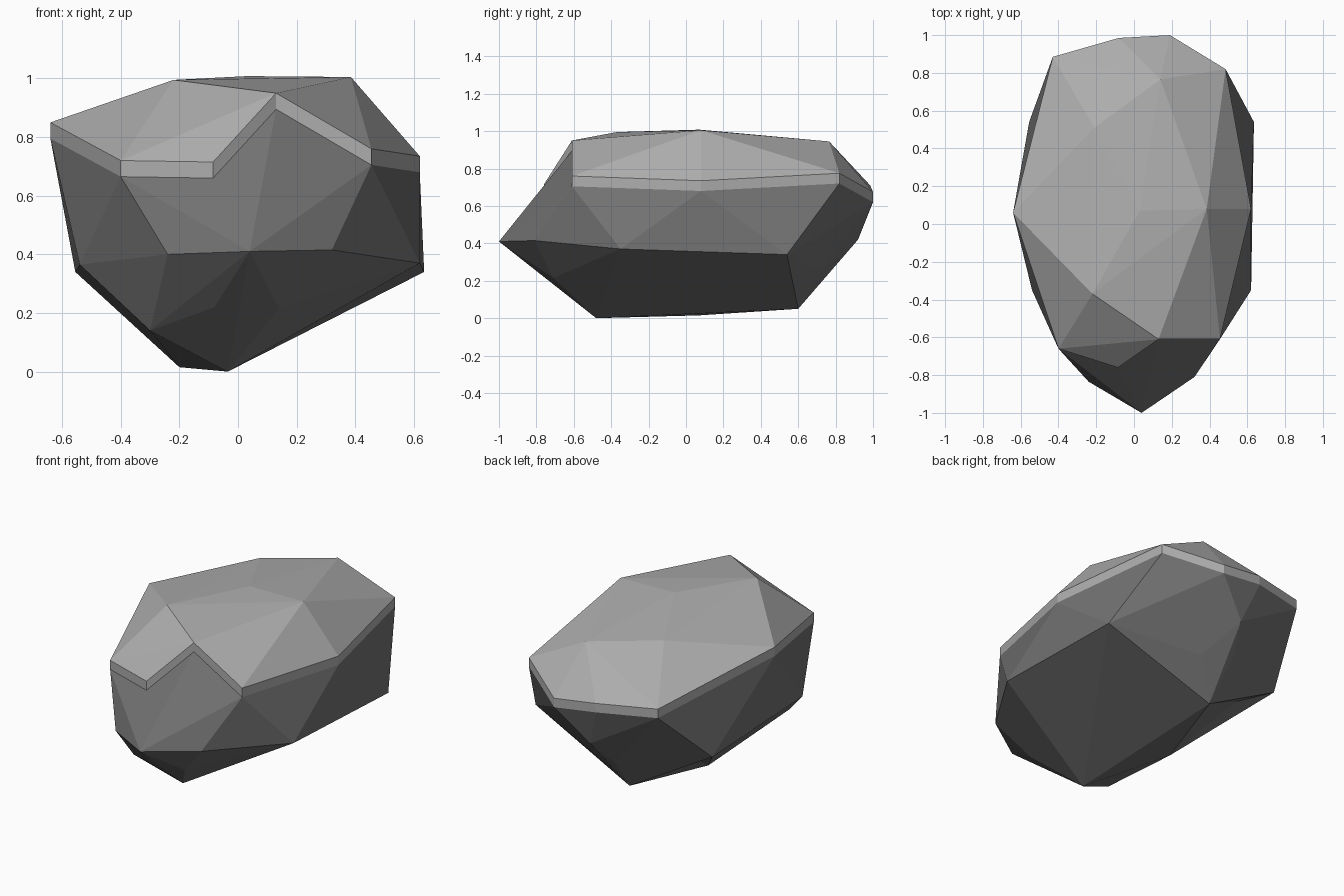
import bpy
import bmesh
from mathutils import Vector
from mathutils.geometry import closest_point_on_tri

cube = bpy.data.objects.get("Cube")
if cube:
    bpy.data.objects.remove(cube, do_unlink=True)

BAND = Vector((0, 0, -0.055))


def make_material(name, grey):
    mat = bpy.data.materials.new(name)
    mat.use_nodes = True
    colour = (grey, grey, grey, 1)
    mat.diffuse_color = colour
    shader = next(n for n in mat.node_tree.nodes if n.type == 'BSDF_PRINCIPLED')
    shader.inputs["Base Color"].default_value = colour
    shader.inputs["Roughness"].default_value = 0.9
    return mat


def hull_mesh(points):
    """Triangulated convex shell around the given corner points."""
    bm = bmesh.new()
    for p in points:
        bm.verts.new(p)
    bmesh.ops.convex_hull(bm, input=bm.verts[:])
    loose = [v for v in bm.verts if not v.link_faces]
    bmesh.ops.delete(bm, geom=loose, context='VERTS')
    bmesh.ops.triangulate(bm, faces=bm.faces[:])
    bmesh.ops.recalc_face_normals(bm, faces=bm.faces[:])
    return bm


def dent(bm, point, radius):
    """Replace the faces near an inner point by a fan sunk to that point."""
    point = Vector(point)

    def distance(face):
        corners = [v.co for v in face.verts]
        return (closest_point_on_tri(point, *corners) - point).length

    gaps = {f: distance(f) for f in bm.faces}
    reach = max(radius, min(gaps.values()) + 0.001)
    near = {f for f, gap in gaps.items() if gap < reach}
    border = [e for f in near for e in f.edges
              if sum(g in near for g in e.link_faces) == 1]
    bmesh.ops.delete(bm, geom=list(near), context='FACES_ONLY')
    centre = bm.verts.new(point)
    for edge in border:
        a, b = edge.verts
        bm.faces.new((a, b, centre))
    bmesh.ops.delete(bm, geom=[e for e in bm.edges if not e.link_faces],
                     context='EDGES')
    bmesh.ops.recalc_face_normals(bm, faces=bm.faces[:])


def make_object(name, bm, mat):
    mesh = bpy.data.meshes.new(name)
    bm.to_mesh(mesh)
    bm.free()
    mesh.materials.append(mat)
    obj = bpy.data.objects.new(name, mesh)
    bpy.context.collection.objects.link(obj)
    return obj


# Upper rim, running round from the right side past the front notch
rim = [Vector(p) for p in (
    (-.64, .06, .85), (-.4, -.66, .72), (-.085, -.76, .715), (.13, -.61, .95),
    (.455, -.61, .76), (.62, .08, .735), (.485, .82, .775), (.19, 1, .675),
    (-.08, .985, .71), (-.43, .885, .73))]

# Peaks of the pale cap
peaks = [(-.22, -.37, .995), (.385, .08, 1.005), (.03, .07, 1.008),
         (.14, .765, .945), (-.21, .51, .947)]

# Widest ridge of the dark body
ridge = [(.04, -1, .41), (.32, -.81, .415), (.62, -.35, .37), (.635, .54, .34),
         (0, .92, .42), (-.555, .54, .34), (-.54, -.35, .365), (-.24, -.835, .4)]

# Corners of the keel underneath
keel = [(-.035, -.48, 0), (-.2, .07, .015), (-.04, .6, .05), (-.3, -.575, .14),
        (.14, -.71, .215), (-.08, -.75, .22), (.17, -.2, .13),
        (.31, .6, .25), (.12, .72, .25), (-.06, .77, .26)]

pale = make_material("pale stone", 0.42)
dark = make_material("dark stone", 0.17)

# Cap: keep the upward faces, then drop a vertical band from the open rim
cap = hull_mesh(rim + peaks)
under = [f for f in cap.faces if f.normal.z < 0.45]
bmesh.ops.delete(cap, geom=under, context='FACES')
edges = [e for e in cap.edges if e.is_boundary]
band = bmesh.ops.extrude_edge_only(cap, edges=edges)["geom"]
lower = [g for g in band if isinstance(g, bmesh.types.BMVert)]
bmesh.ops.translate(cap, vec=BAND, verts=lower)
bmesh.ops.recalc_face_normals(cap, faces=cap.faces[:])
if sum(f.normal.z for f in cap.faces) < 0:
    bmesh.ops.reverse_faces(cap, faces=cap.faces[:])
make_object("stone_cap", cap, pale)

# Body: shell below the band, with hollows in the front and under the right
body = hull_mesh([p + BAND for p in rim] + ridge + keel)
dent(body, (.18, -.78, .63), 0.06)
dent(body, (-.36, .45, .25), 0.08)
make_object("stone_body", body, dark)
